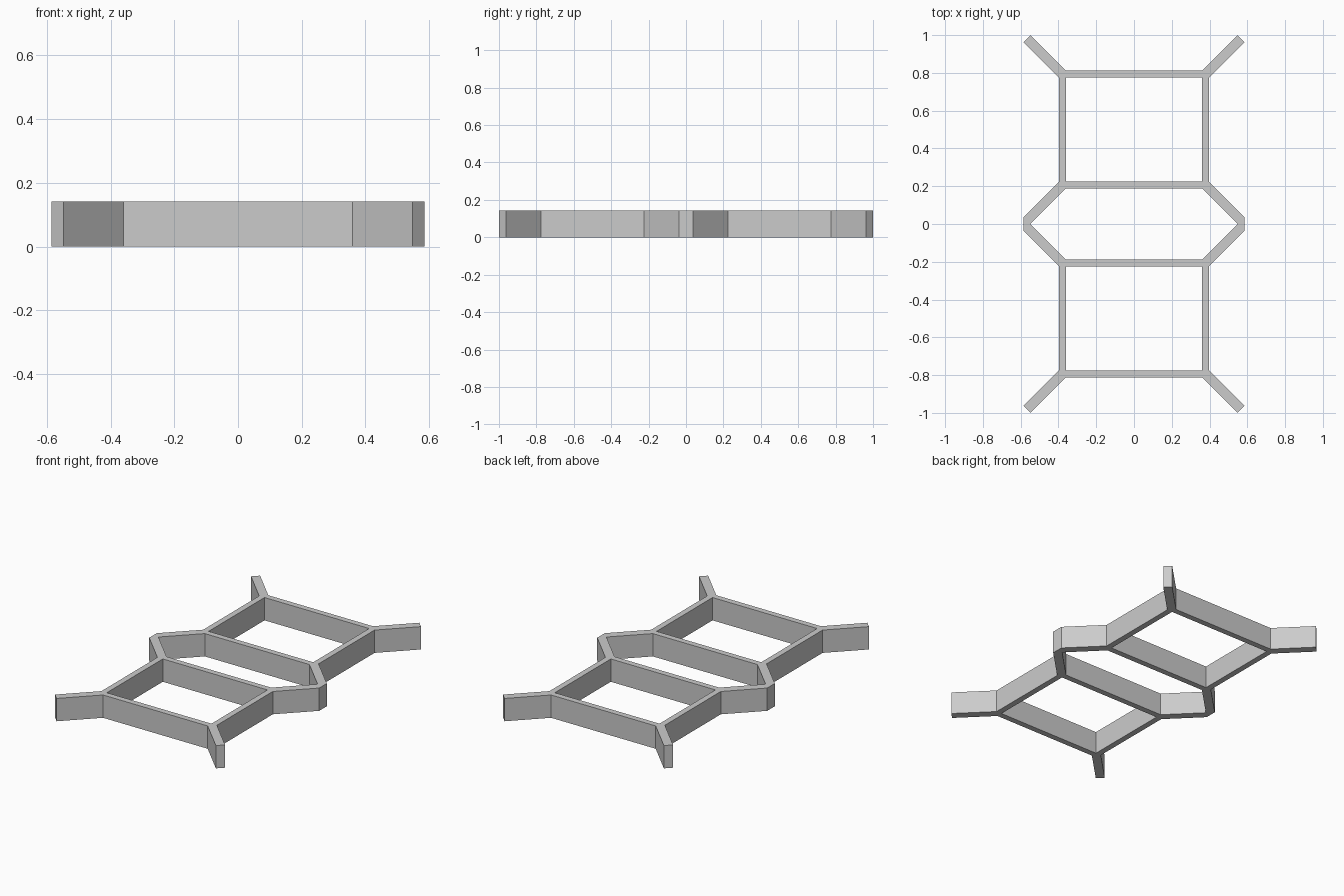
import bpy
import bmesh

if "Cube" in bpy.data.objects:
    bpy.data.objects.remove(bpy.data.objects["Cube"], do_unlink=True)

HEIGHT = 0.142
WALL = 0.037      # wall thickness of the frames
HALF_W = 0.36     # half width of each rectangular opening
NEAR, FAR = 0.225, 0.775   # opening extent along y
ARM = 0.188       # reach of the diagonal arms along x and y

grey = bpy.data.materials.new("plain_grey")
grey.use_nodes = True
colour = (0.6, 0.6, 0.6, 1)
grey.diffuse_color = colour
grey.node_tree.nodes["Principled BSDF"].inputs["Base Color"].default_value = colour

bm = bmesh.new()


def face(*points):
    bm.faces.new([bm.verts.new((x, y, 0)) for x, y in points])


# One quarter of the plan: side wall, then cross bar, corner and arm at each end
outer = HALF_W + WALL
face((HALF_W, NEAR), (outer, NEAR), (outer, FAR), (HALF_W, FAR))
for y, s in ((NEAR, -1), (FAR, 1)):
    edge = y + s * WALL
    face((0, y), (HALF_W, y), (HALF_W, edge), (0, edge))
    face((HALF_W, y), (outer, y), (HALF_W, edge))
    face((HALF_W, edge), (outer, y),
         (outer + ARM, y + s * ARM), (HALF_W + ARM, edge + s * ARM))

# Wedge that joins the inner arms of the two frames
tip = NEAR - WALL - ARM
face((HALF_W + ARM, tip), (outer + ARM, 0), (outer + ARM, NEAR - ARM))

bmesh.ops.remove_doubles(bm, verts=bm.verts, dist=0.0005)

# Mirror the plan into all four quarters
for axis in (0, 1):
    copy = bmesh.ops.duplicate(bm, geom=bm.verts[:] + bm.edges[:] + bm.faces[:])
    for v in copy["geom"]:
        if isinstance(v, bmesh.types.BMVert):
            v.co[axis] *= -1
    bmesh.ops.remove_doubles(bm, verts=bm.verts, dist=0.0005)

# Raise the plan to full height
raised = bmesh.ops.extrude_face_region(bm, geom=bm.faces[:], use_keep_orig=True)
for v in raised["geom"]:
    if isinstance(v, bmesh.types.BMVert):
        v.co.z += HEIGHT
bmesh.ops.recalc_face_normals(bm, faces=bm.faces)

mesh = bpy.data.meshes.new("lattice_frame")
bm.to_mesh(mesh)
bm.free()
mesh.materials.append(grey)
frame = bpy.data.objects.new("lattice_frame", mesh)
bpy.context.collection.objects.link(frame)
